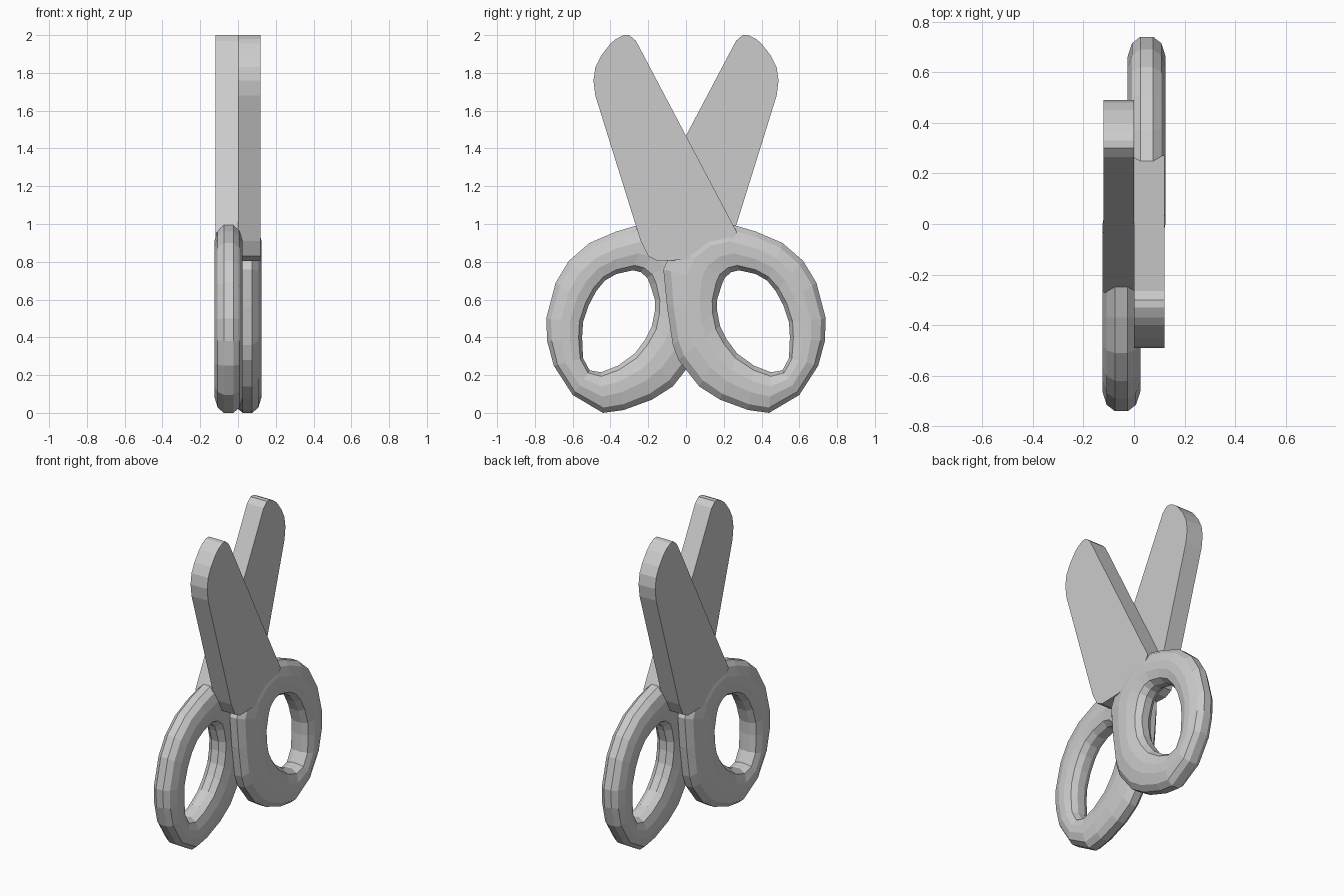
import bpy
import bmesh
from mathutils import Matrix

default_cube = bpy.data.objects.get("Cube")
if default_cube:
    bpy.data.objects.remove(default_cube, do_unlink=True)

# Single plain grey for the whole model
grey = bpy.data.materials.new("plain grey")
grey.use_nodes = True
grey.diffuse_color = (0.6, 0.6, 0.6, 1)
grey.node_tree.nodes["Principled BSDF"].inputs["Base Color"].default_value = grey.diffuse_color

# Blade outline as (y, z), clockwise from the tip
BLADE = [(-.33, 2), (-.30, 2), (-.265, 1.97), (.27, .955), (.2, .85), (0, .81),
         (-.15, .805), (-.2, .83), (-.24, .91), (-.48, 1.68), (-.49, 1.76),
         (-.48, 1.83), (-.45, 1.89), (-.4, 1.955), (-.37, 1.98)]
BLADE_THICKNESS = .12

# Finger loop: matching outer rim and hole outlines as (y, z), clockwise from the top
RIM = [(.2, 1.01), (.37, .96), (.51, .9), (.62, .805), (.69, .69), (.74, .5),
       (.735, .38), (.7, .25), (.6, .095), (.44, 0), (.33, .015), (.18, .07),
       (.07, .14), (-.04, .28), (-.07, .36), (-.1, .56), (-.12, .76),
       (-.06, .89), (.06, .98)]
HOLE = [(.28, .755), (.37, .735), (.43, .7), (.475, .645), (.515, .57), (.545, .48),
        (.55, .4), (.545, .29), (.51, .225), (.45, .215), (.36, .25), (.27, .315),
        (.215, .39), (.18, .46), (.165, .54), (.165, .6), (.19, .68),
        (.205, .715), (.24, .745)]
# Half section of the loop: (blend from hole to rim, distance from its middle plane)
HALF_SECTION = [(0, .025), (.1, .06), (.35, .075), (.6, .075), (.87, .058), (1, .025)]
LOOP_MIDDLE = .05


def finish(bm, name, turned):
    """Turn a part half round for the second side and make its object."""
    if turned:
        bmesh.ops.transform(bm, matrix=Matrix.Diagonal((-1, -1, 1, 1)), verts=bm.verts)
    bmesh.ops.recalc_face_normals(bm, faces=bm.faces)
    mesh = bpy.data.meshes.new(name)
    bm.to_mesh(mesh)
    bm.free()
    mesh.materials.append(grey)
    part = bpy.data.objects.new(name, mesh)
    bpy.context.collection.objects.link(part)
    return part


def make_blade(name, turned):
    bm = bmesh.new()
    side = bm.faces.new([bm.verts.new((0, y, z)) for y, z in BLADE])
    extruded = bmesh.ops.extrude_face_region(bm, geom=[side], use_keep_orig=True)["geom"]
    moved = [item for item in extruded if isinstance(item, bmesh.types.BMVert)]
    bmesh.ops.translate(bm, verts=moved, vec=(BLADE_THICKNESS, 0, 0))
    return finish(bm, name, turned)


def make_finger_loop(name, turned):
    bm = bmesh.new()
    section = HALF_SECTION + [(t, -x) for t, x in reversed(HALF_SECTION)]
    rings = []
    for (rim_y, rim_z), (hole_y, hole_z) in zip(RIM, HOLE):
        rings.append([bm.verts.new((LOOP_MIDDLE + x,
                                    hole_y + t * (rim_y - hole_y),
                                    hole_z + t * (rim_z - hole_z)))
                      for t, x in section])
    # Skin each section to the next, closing both ways round
    for i, ring in enumerate(rings):
        previous = rings[i - 1]
        for j in range(len(section)):
            bm.faces.new((previous[j - 1], previous[j], ring[j], ring[j - 1]))
    return finish(bm, name, turned)


# Two identical halves, the second turned half round the vertical axis
for side_name, is_turned in (("left", False), ("right", True)):
    make_blade(side_name + "_blade", is_turned)
    make_finger_loop(side_name + "_finger_loop", is_turned)
